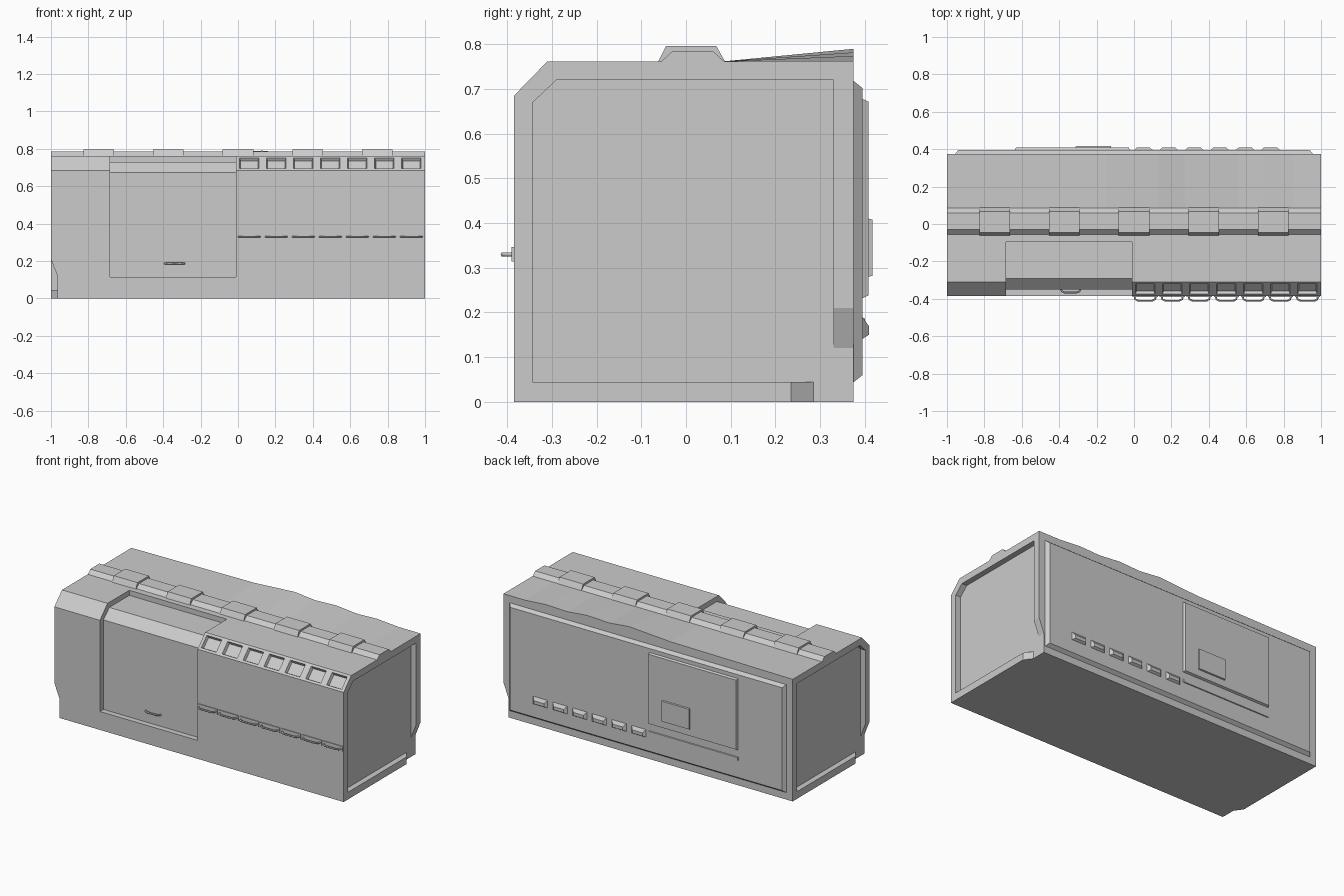
import bpy, bmesh
from mathutils import Vector

if "Cube" in bpy.data.objects:
    bpy.data.objects.remove(bpy.data.objects["Cube"])


def loft(name, a, b):
    """Closed solid between two matching point loops."""
    bm = bmesh.new()
    va = [bm.verts.new(p) for p in a]
    vb = [bm.verts.new(p) for p in b]
    bm.faces.new(va)
    bm.faces.new(vb[::-1])
    n = len(va)
    for i in range(n):
        j = (i + 1) % n
        bm.faces.new((va[i], vb[i], vb[j], va[j]))
    bmesh.ops.recalc_face_normals(bm, faces=bm.faces[:])
    me = bpy.data.meshes.new(name)
    bm.to_mesh(me)
    bm.free()
    ob = bpy.data.objects.new(name, me)
    bpy.context.collection.objects.link(ob)
    return ob


def prism(name, yz, x0, x1):
    return loft(name, [(x0, y, z) for y, z in yz], [(x1, y, z) for y, z in yz])


def rect_y(x0, x1, z0, z1, y):
    return [(x0, y, z0), (x1, y, z0), (x1, y, z1), (x0, y, z1)]


def back_plate(name, x0, x1, z0, z1, y0, y1, bevel):
    """Raised panel on the back with sloped borders."""
    return loft(name, rect_y(x0, x1, z0, z1, y0),
                rect_y(x0 + bevel, x1 - bevel, z0 + bevel, z1 - bevel, y1))


def cut(ob, cutter):
    m = ob.modifiers.new("cut", 'BOOLEAN')
    m.operation = 'DIFFERENCE'
    m.solver = 'EXACT'
    m.object = cutter
    bpy.context.view_layer.objects.active = ob
    bpy.ops.object.modifier_apply(modifier=m.name)
    bpy.data.objects.remove(cutter)


def bar(name, pts, r):
    """Thin four-sided rod along a path."""
    cu = bpy.data.curves.new(name, 'CURVE')
    cu.dimensions = '3D'
    cu.bevel_depth = r
    cu.bevel_resolution = 1
    sp = cu.splines.new('POLY')
    sp.points.add(len(pts) - 1)
    for p, q in zip(sp.points, pts):
        p.co = (*q, 1)
    ob = bpy.data.objects.new(name, cu)
    bpy.context.collection.objects.link(ob)
    return ob


# Main body with chamfered front top edge
body = prism("container_body", [(-.385, 0), (.375, 0), (.375, .762),
                                (-.31, .762), (-.385, .685)], -1, 1)

# Recessed ends, with the frame cut away at one lower corner of each
inner = [(-.343, .045), (.33, .045), (.33, .72), (-.29, .72), (-.343, .67)]
for s in (1, -1):
    cut(body, prism("end_cutter", inner, s * .965, s * 1.1))

    def corner(x, y, z):
        pts = [(y, -.1), (.5, -.1), (.5, z), (y, z)]
        return [(s * x, p if s > 0 else -.01 - p, q) for p, q in pts]
    cut(body, loft("corner_cutter", corner(.965, .285, .12), corner(1.035, .185, .30)))

# Sunken door wrapping from the front onto the roof
cut(body, prism("door_cutter", [(-.5, .115), (-.35, .115), (-.35, .674), (-.292, .73),
                                (-.095, .73), (-.095, .9), (-.5, .9)], -.685, -.01))

# Seven windows in the chamfer, and pull handles on plates below
mid = Vector((0, -.3475, .7235))
u = Vector((0, .075, .077)).normalized()
n = Vector((0, -u.z, u.y))
for i in range(7):
    x = .06 + i * .1445

    def quad(depth, w, h):
        c = mid + Vector((x, 0, 0)) + n * depth
        return [c + Vector((a * w, 0, 0)) + u * (b * h)
                for a, b in ((-1, -1), (1, -1), (1, 1), (-1, 1))]
    cut(body, loft("window_cutter", quad(-.018, .046, .034), quad(.02, .058, .046)))
    loft(f"handle_plate_{i}", rect_y(x - .067, x + .067, .314, .347, -.38),
         rect_y(x - .067, x + .067, .314, .347, -.39))
    bar(f"pull_handle_{i}", [(x - .058, -.385, .33), (x - .052, -.403, .33),
                             (x - .038, -.41, .33), (x + .038, -.41, .33),
                             (x + .052, -.403, .33), (x + .058, -.385, .33)], .005)

# Door handle
bar("door_handle", [(-.392, -.348, .187), (-.385, -.36, .187), (-.37, -.367, .187),
                    (-.308, -.367, .187), (-.293, -.36, .187), (-.286, -.348, .187)], .005)

# Roof ridge and its five clamps
prism("roof_ridge", [(-.055, .755), (-.055, .762), (-.03, .785), (.06, .785),
                     (.085, .762), (.085, .755)], -1, 1)
for i in range(5):
    x = -.745 + i * .3725
    prism(f"ridge_clamp_{i}", [(-.062, .755), (-.062, .762), (-.045, .796), (.068, .796),
                               (.087, .762), (.087, .755)], x - .082, x + .082)

# Wavy raised rear roof sheet
wave = [(-1, .763), (-.15, .772), (.13, .79), (.27, .776), (.42, .782), (.56, .769),
        (.70, .774), (.85, .763), (1, .763)]
bm = bmesh.new()
rings = [[bm.verts.new((x, .085, .762)), bm.verts.new((x, .375, z)),
          bm.verts.new((x, .375, .755))] for x, z in wave]
for a, b in zip(rings, rings[1:]):
    for k in range(3):
        bm.faces.new((a[k], b[k], b[(k + 1) % 3], a[(k + 1) % 3]))
bm.faces.new(rings[0])
bm.faces.new(rings[-1][::-1])
bmesh.ops.recalc_face_normals(bm, faces=bm.faces[:])
me = bpy.data.meshes.new("roof_sheet")
bm.to_mesh(me)
bm.free()
bpy.context.collection.objects.link(bpy.data.objects.new("roof_sheet", me))

# Back panel, hatch, hatch window and sill
back_plate("back_panel", -.96, .96, .04, .722, .37, .395, .02)
back_plate("back_hatch", -.64, -.02, .23, .68, .39, .408, .008)
back_plate("hatch_window", -.315, -.12, .278, .412, .4, .417, .004)
back_plate("hatch_sill", -.64, -.02, .165, .19, .39, .4, .004)

# Six wedge vents low on the back
for i in range(6):
    x = .05 + i * .136
    loft(f"back_vent_{i}", rect_y(x - .055, x + .055, .138, .196, .39),
         rect_y(x - .035, x + .035, .15, .17, .409))
